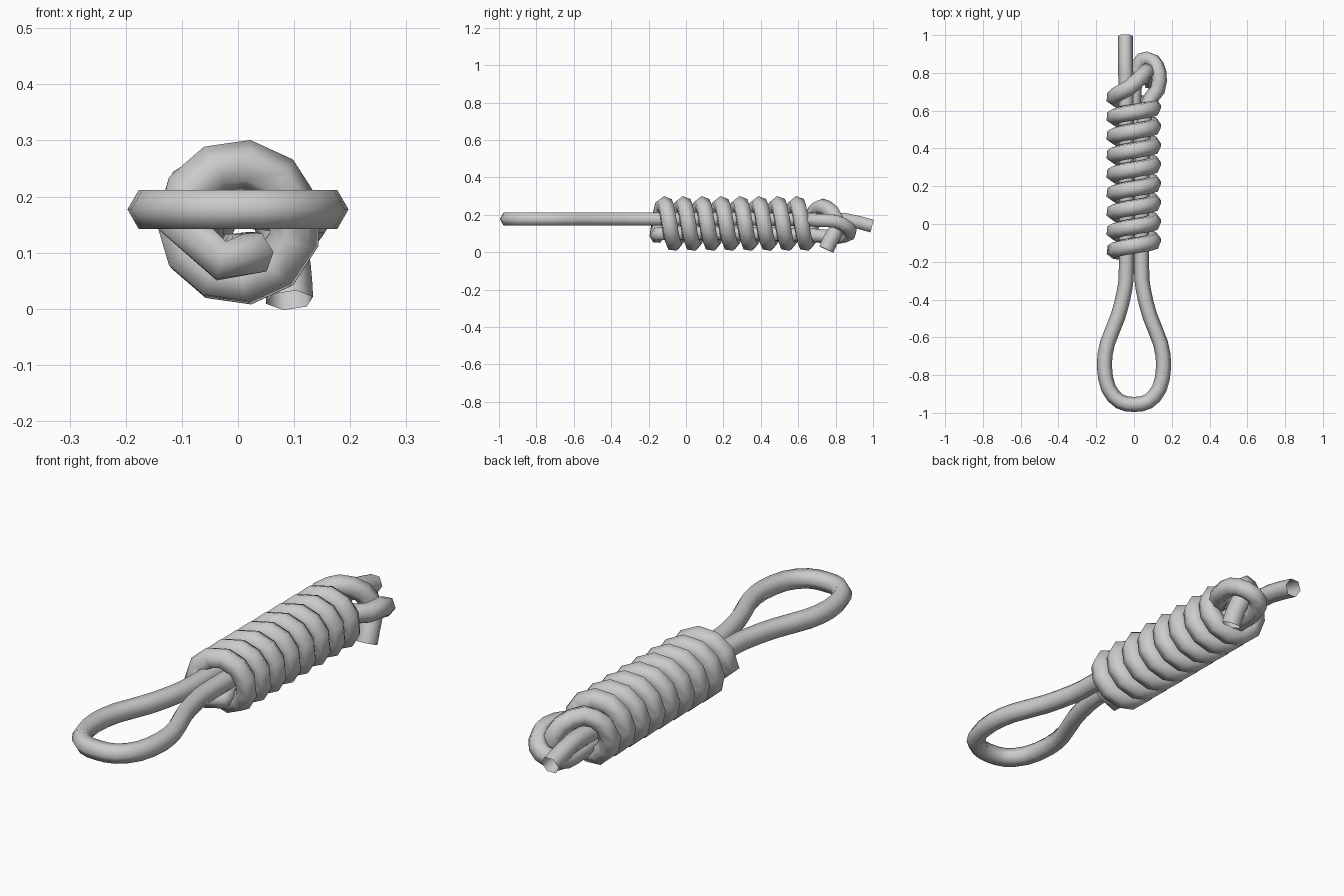
import bpy
from math import sin, cos, pi
from mathutils import Vector

if "Cube" in bpy.data.objects:
    bpy.data.objects.remove(bpy.data.objects["Cube"])


def smooth_path(ctrl, steps):
    """Catmull-Rom path through control points."""
    p = [Vector(c) for c in ctrl]
    p = [2 * p[0] - p[1]] + p + [2 * p[-1] - p[-2]]
    out = []
    for i in range(1, len(p) - 2):
        a, b, c, d = p[i - 1:i + 3]
        for k in range(steps):
            t = k / steps
            out.append(0.5 * (2 * b + (c - a) * t + (2 * a - 5 * b + 4 * c - d) * t * t
                              + (3 * b - a - 3 * c + d) * t ** 3))
    return out + [p[-2]]


def rope(name, pts, radii, depth=0.04):
    cu = bpy.data.curves.new(name, 'CURVE')
    cu.dimensions = '3D'
    cu.bevel_depth = depth
    cu.bevel_resolution = 1
    sp = cu.splines.new('POLY')
    sp.points.add(len(pts) - 1)
    for q, v, r in zip(sp.points, pts, radii):
        q.co = (*v, 1)
        q.radius = r
    sp.use_smooth = True
    ob = bpy.data.objects.new(name, cu)
    bpy.context.collection.objects.link(ob)
    bpy.ops.object.select_all(action='DESELECT')
    ob.select_set(True)
    bpy.context.view_layer.objects.active = ob
    bpy.ops.object.convert(target='MESH')
    bpy.ops.object.shade_smooth()
    return ob


Z = 0.177
# Standing end, running through the coil to the eye
standing = [(-0.046, 0.995, 0.14), (-0.045, 0.85, 0.175), (-0.042, 0.7, Z),
            (-0.04, 0.25, Z), (-0.04, -0.2, Z)]
# Half of the eye, mirrored for the other side
eye = [(-0.048, -0.34, Z), (-0.085, -0.49, Z), (-0.14, -0.63, Z),
       (-0.157, -0.75, Z), (-0.135, -0.87, Z), (-0.075, -0.94, Z)]
eye_back = [(-x, y, z) for x, y, z in reversed(eye)]
# Second strand up the coil, small bight at the top, third strand back down
bight = [(0.04, -0.2, Z), (0.042, 0.25, Z), (0.06, 0.6, 0.175), (0.125, 0.71, 0.17),
         (0.132, 0.8, 0.165), (0.1, 0.865, 0.13), (0.045, 0.87, 0.1),
         (0.01, 0.8, 0.08), (0.0, 0.68, 0.09), (0.0, 0.25, 0.1), (0.015, -0.1, 0.1)]
lead = smooth_path(standing + eye + [(0, -0.955, Z)] + eye_back + bight, 2)
turn_in = [(0.03, -0.15, 0.1), (-0.03, -0.155, 0.085)]

# Eight tight wraps, clockwise toward +y
R, ZC, SEG, TURNS = 0.104, 0.153, 11, 8
coil = []
for i in range(SEG * TURNS + 1):
    t = 2 * pi * i / SEG
    coil.append(Vector((-R * cos(t), -0.14 + 0.101 * i / SEG, ZC + R * sin(t))))

# Working end: over the top, down through the bight, short stub below
finish = smooth_path([(-0.085, 0.69, 0.215), (-0.02, 0.725, 0.245), (0.045, 0.785, 0.21),
                      (0.075, 0.81, 0.14), (0.088, 0.775, 0.07), (0.092, 0.75, 0.015)], 2)

pts = lead + [Vector(v) for v in turn_in] + coil + finish
radii = [1.0] * (len(lead) + 2) + [1.14] * len(coil) + [1.08] * len(finish)
rope("knotted_rope", pts, radii)
